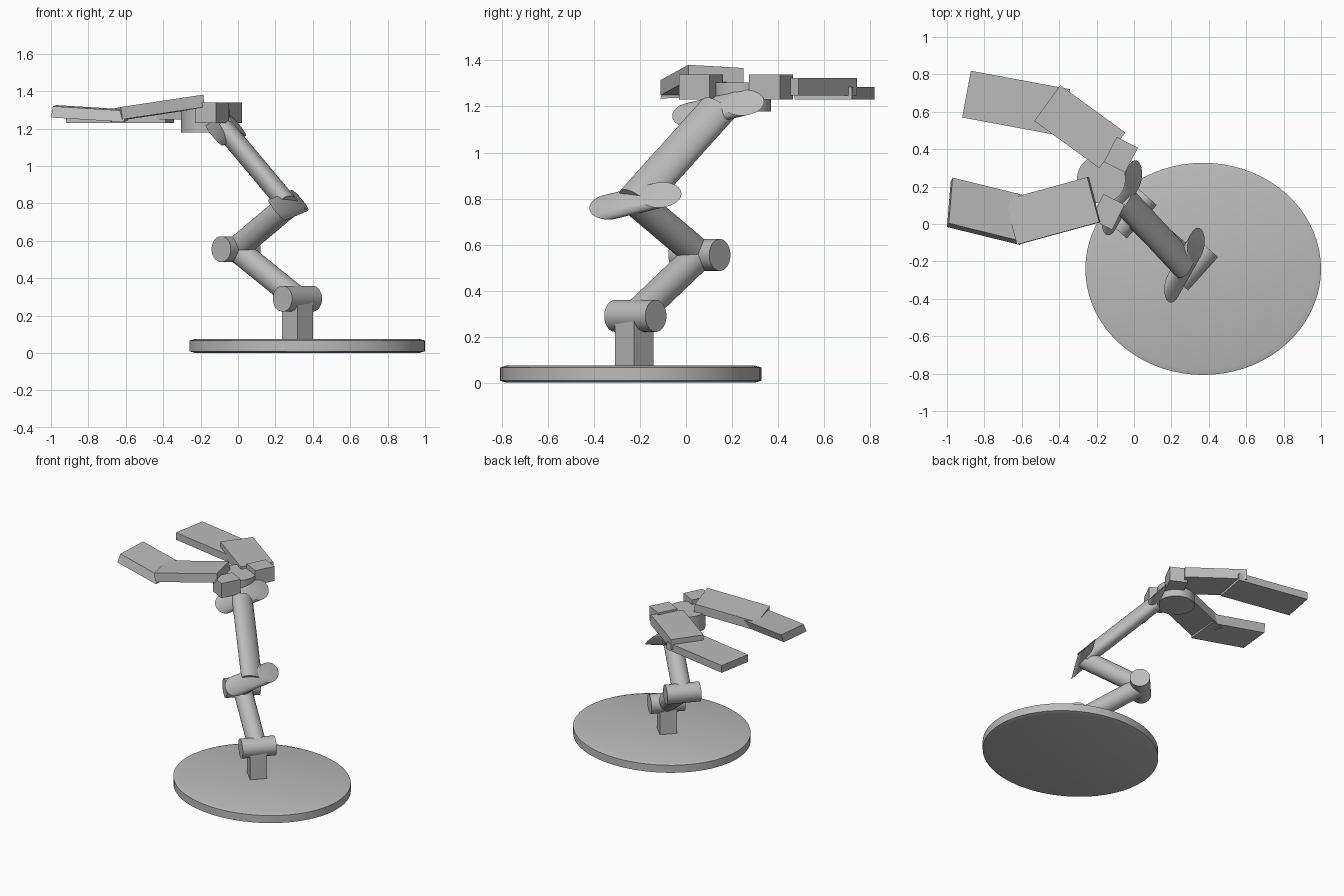
import bpy, bmesh, math
from mathutils import Matrix, Vector

cube = bpy.data.objects.get("Cube")
if cube:
    bpy.data.objects.remove(cube, do_unlink=True)

grey = bpy.data.materials.new("plain grey")
grey.use_nodes = True
GREY = (0.5, 0.5, 0.5, 1)
grey.diffuse_color = GREY
grey.node_tree.nodes["Principled BSDF"].inputs["Base Color"].default_value = GREY


def finish(name, bm, smooth=False):
    """Turn a bmesh into a named object."""
    bmesh.ops.recalc_face_normals(bm, faces=bm.faces[:])
    mesh = bpy.data.meshes.new(name)
    bm.to_mesh(mesh)
    bm.free()
    mesh.materials.append(grey)
    obj = bpy.data.objects.new(name, mesh)
    bpy.context.collection.objects.link(obj)
    if smooth:
        bpy.ops.object.select_all(action='DESELECT')
        obj.select_set(True)
        bpy.context.view_layer.objects.active = obj
        bpy.ops.object.shade_smooth_by_angle(angle=math.radians(35))
    return obj


def frame(centre, u, v, w):
    """Matrix with half-size axes u, v, w; the axes may be skewed."""
    m = Matrix((u, v, w)).transposed().to_4x4()
    m.translation = Vector(centre)
    return m


def rod(name, a, b, u, v):
    """Cylinder from a to b whose caps have half axes u and v."""
    a, b = Vector(a), Vector(b)
    bm = bmesh.new()
    bmesh.ops.create_cone(bm, cap_ends=True, segments=48,
                          radius1=1, radius2=1, depth=2)
    bm.transform(frame((a + b) / 2, u, v, (b - a) / 2))
    return finish(name, bm, smooth=True)


def round_rod(name, a, b, r):
    turn = (Vector(b) - Vector(a)).to_track_quat('Z', 'Y')
    return rod(name, a, b, turn @ Vector((r, 0, 0)), turn @ Vector((0, r, 0)))


def slab(name, centre, u, v, w):
    bm = bmesh.new()
    bmesh.ops.create_cube(bm, size=2)
    bm.transform(frame(centre, u, v, w))
    return finish(name, bm)


def level_slab(name, centre, size, degrees):
    """Upright box turned about z."""
    turn = Matrix.Rotation(math.radians(degrees), 3, 'Z')
    axes = [turn.col[i] * size[i] / 2 for i in range(3)]
    return slab(name, centre, *axes)


# Oval base with softened rims
bm = bmesh.new()
profile = [(0, 0), (0.95, 0), (1, 0.009), (1, 0.066), (0.95, 0.075), (0, 0.075)]
verts = [bm.verts.new((x, 0, z)) for x, z in profile]
edges = [bm.edges.new(pair) for pair in zip(verts, verts[1:])]
bmesh.ops.spin(bm, geom=verts + edges, cent=(0, 0, 0), axis=(0, 0, 1),
               angle=math.tau, steps=72)
bmesh.ops.remove_doubles(bm, verts=bm.verts[:], dist=0.0001)
bm.transform(frame((0.37, -0.24, 0), (0.63, 0, 0), (0, 0.567, 0), (0, 0, 1)))
finish("base", bm, smooth=True)

# Post
level_slab("post", (0.318, -0.225, 0.17), (0.118, 0.118, 0.24), 45)

# Lower joints and arms
shoulder = Vector((0.318, -0.22, 0.29))
elbow = Vector((-0.01, 0.058, 0.555))
upper_elbow = Vector((0.27, -0.22, 0.79))
wrist = Vector((-0.065, 0.14, 1.19))
hinge = Vector((0.08, 0.089, 0))
round_rod("shoulder_joint", shoulder - hinge, shoulder + hinge, 0.069)
round_rod("elbow_joint", elbow - hinge, elbow + hinge, 0.069)
round_rod("lower_arm", shoulder, elbow, 0.065)
round_rod("middle_arm", elbow, upper_elbow, 0.066)

# Upper joints are skewed, the upper arm is oval
skew = Vector((0.062, 0.11, 0.026))
cap_u, cap_v = (0.01, 0.09, 0.005), (0.045, 0, -0.055)
for name, point in (("upper_elbow_joint", upper_elbow), ("wrist_joint", wrist)):
    rod(name, point - skew, point + skew, cap_u, cap_v)
along = (wrist - upper_elbow).normalized()
narrow = Vector((0.8, 0, 0.6))
wide = along.cross(narrow).normalized()
rod("upper_arm", upper_elbow, wrist, narrow * 0.055, wide * 0.083)

# Palm and knuckles
round_rod("palm", (-0.175, 0.24, 1.178), (-0.175, 0.24, 1.305), 0.13)
for name, x, y in (("back_knuckle", -0.07, 0.37), ("front_knuckle", -0.14, 0.065)):
    level_slab(name, (x, y, 1.285), (0.127, 0.15, 0.11), -27)

# Back finger lies level
level_slab("back_finger_inner", (-0.29, 0.52, 1.286), (0.43, 0.236, 0.076), -36)
level_slab("back_finger_outer", (-0.63, 0.645, 1.257), (0.54, 0.254, 0.055), -10.5)

# Front finger is tilted
slab("front_finger_inner", (-0.434, 0.07, 1.308),
     (0.22, 0.06, 0.033), (-0.032, 0.12, -0.007), (-0.004, 0, 0.033))
slab("front_finger_outer", (-0.79, 0.068, 1.28),
     (0.195, -0.048, -0.012), (0.01, 0.122, 0.003), (0.005, 0.01, 0.03))
